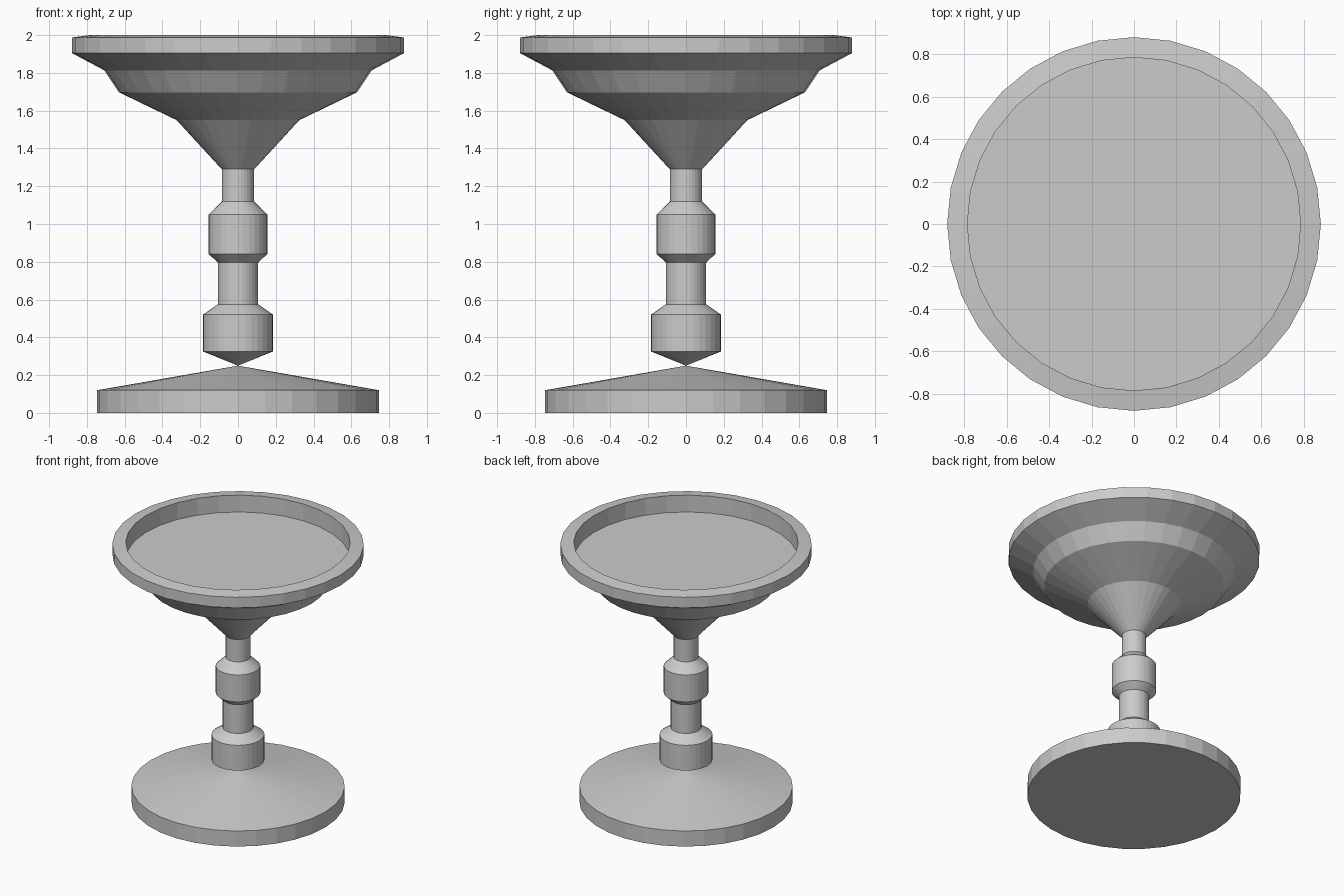
import bpy
import bmesh
import math

SIDES = 32

cube = bpy.data.objects.get("Cube")
if cube:
    bpy.data.objects.remove(cube, do_unlink=True)

# Single plain grey finish
grey = bpy.data.materials.new("plain_grey")
grey.use_nodes = True
colour = (0.6, 0.6, 0.6, 1)
grey.diffuse_color = colour
grey.node_tree.nodes["Principled BSDF"].inputs["Base Color"].default_value = colour


def lathe(name, profile):
    """Turn (radius, height) points, listed bottom to top on the outside, about z."""
    bm = bmesh.new()
    rings = []
    for r, z in profile:
        if r == 0:
            rings.append([bm.verts.new((0, 0, z))] * SIDES)
        else:
            angles = [math.tau * i / SIDES for i in range(SIDES)]
            rings.append([bm.verts.new((r * math.cos(a), r * math.sin(a), z)) for a in angles])
    for low, high in zip(rings, rings[1:]):
        for i in range(SIDES):
            j = (i + 1) % SIDES
            corners = (low[i], low[j], high[j], high[i])
            bm.faces.new(list(dict.fromkeys(corners)))
    mesh = bpy.data.meshes.new(name)
    bm.to_mesh(mesh)
    bm.free()
    mesh.materials.append(grey)
    obj = bpy.data.objects.new(name, mesh)
    bpy.context.collection.objects.link(obj)
    return obj


# Round foot rising to a shallow cone
lathe("base", [(0, 0), (0.747, 0), (0.747, 0.12), (0, 0.25)])

# Turned stem with two collars, pointed at the bottom
lathe("stem", [(0, 0.25), (0.185, 0.325), (0.185, 0.52), (0.107, 0.575),
               (0.107, 0.797), (0.156, 0.842), (0.156, 1.05),
               (0.086, 1.118), (0.086, 1.29)])

# Flared dish with a raised rim and a flat recessed floor
lathe("dish", [(0.086, 1.29), (0.325, 1.55), (0.63, 1.697), (0.707, 1.813),
               (0.88, 1.905), (0.88, 1.987), (0.785, 2), (0.785, 1.87), (0, 1.87)])
